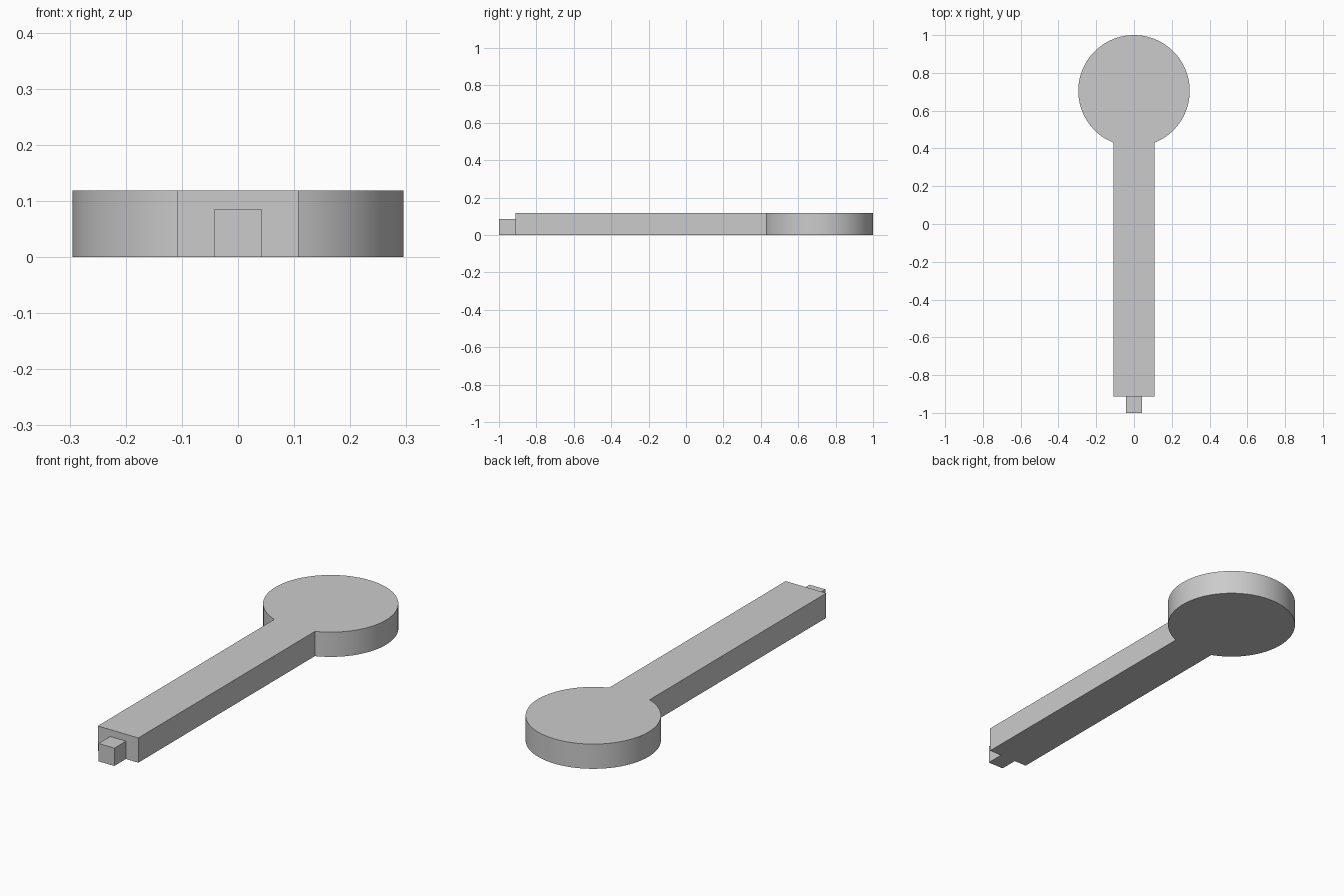
import bpy
import bmesh
import math

cube = bpy.data.objects.get("Cube")
if cube:
    bpy.data.objects.remove(cube, do_unlink=True)

HEAD_R, HEAD_Y = 0.295, 0.705
HANDLE_W, HANDLE_END = 0.108, -0.912
THICK = 0.119
TAB_W, TAB_H = 0.042, 0.086
SEGMENTS = 96

grey = bpy.data.materials.new("light_grey")
grey.use_nodes = True
colour = (0.6, 0.6, 0.6, 1)
grey.diffuse_color = colour
grey.node_tree.nodes["Principled BSDF"].inputs["Base Color"].default_value = colour


def extrude_outline(name, outline, height):
    """Solid made by lifting a counter-clockwise outline from the ground."""
    bm = bmesh.new()
    base = bm.faces.new([bm.verts.new((x, y, 0)) for x, y in outline])
    lifted = bmesh.ops.extrude_face_region(bm, geom=[base], use_keep_orig=True)
    top = [v for v in lifted["geom"] if isinstance(v, bmesh.types.BMVert)]
    bmesh.ops.translate(bm, verts=top, vec=(0, 0, height))
    bmesh.ops.recalc_face_normals(bm, faces=bm.faces)
    mesh = bpy.data.meshes.new(name)
    bm.to_mesh(mesh)
    bm.free()
    mesh.materials.append(grey)
    obj = bpy.data.objects.new(name, mesh)
    bpy.context.collection.objects.link(obj)
    return obj


# Round head flowing into the straight handle, as one outline
half_gap = math.asin(HANDLE_W / HEAD_R)
start = -math.pi / 2 + half_gap
sweep = 2 * (math.pi - half_gap)
outline = [(-HANDLE_W, HANDLE_END), (HANDLE_W, HANDLE_END)]
for i in range(SEGMENTS + 1):
    a = start + sweep * i / SEGMENTS
    outline.append((HEAD_R * math.cos(a), HEAD_Y + HEAD_R * math.sin(a)))
body = extrude_outline("head_and_handle", outline, THICK)

# Small square tab at the handle's front end
tab = extrude_outline("end_tab", [(-TAB_W, -1), (TAB_W, -1),
                                  (TAB_W, HANDLE_END), (-TAB_W, HANDLE_END)], TAB_H)

# Smooth the round rim, keep the edges sharp
bpy.ops.object.select_all(action="DESELECT")
body.select_set(True)
bpy.context.view_layer.objects.active = body
bpy.ops.object.shade_smooth_by_angle(angle=math.radians(30))
